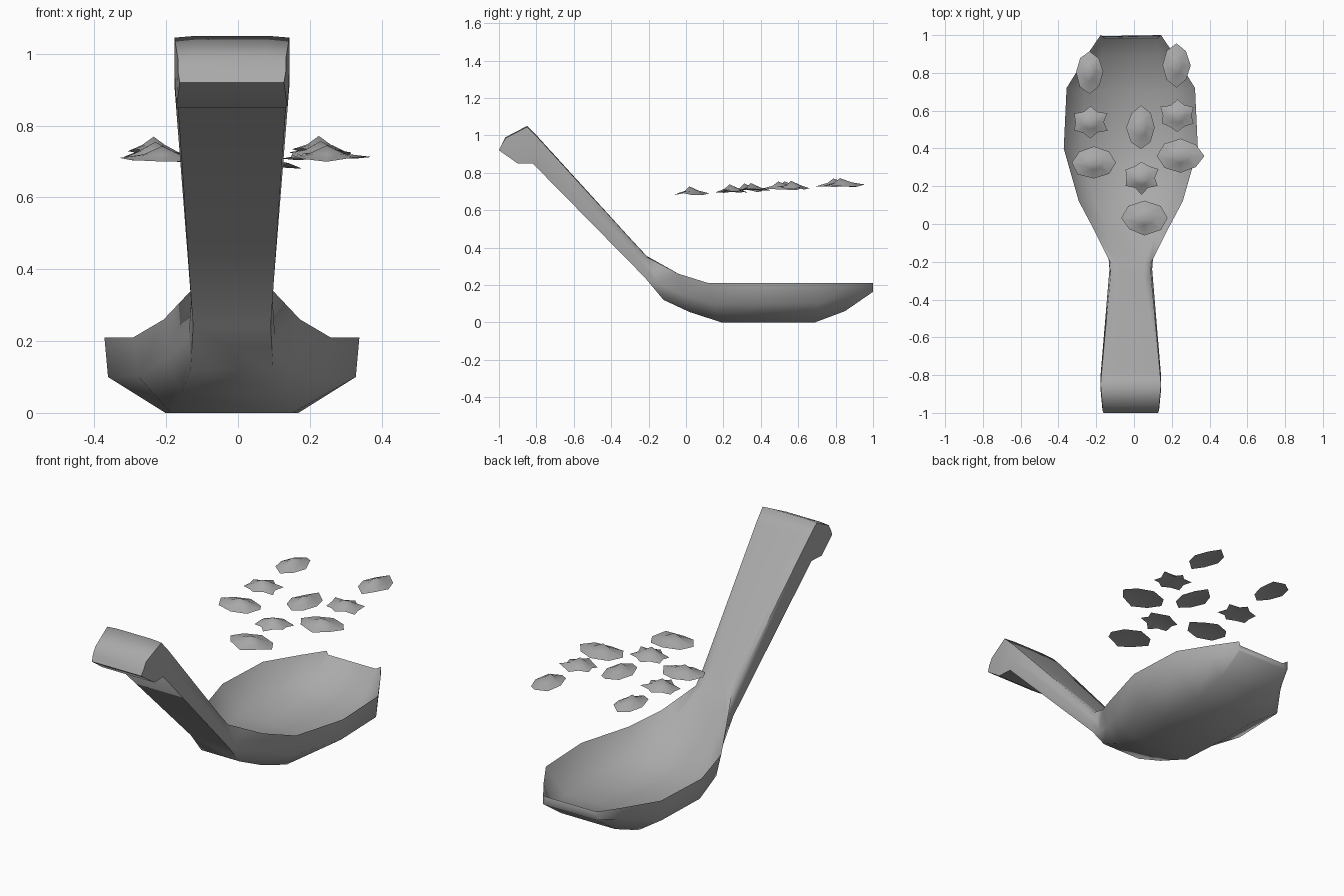
import bpy, bmesh, math, random

cube = bpy.data.objects.get("Cube")
if cube:
    bpy.data.objects.remove(cube, do_unlink=True)
random.seed(4)

grey = bpy.data.materials.new("plain grey")
grey.use_nodes = True
tone = (0.4, 0.4, 0.4, 1)
grey.diffuse_color = tone
grey.node_tree.nodes["Principled BSDF"].inputs["Base Color"].default_value = tone


def finish(name, bm, angle):
    bmesh.ops.recalc_face_normals(bm, faces=bm.faces)
    mesh = bpy.data.meshes.new(name)
    bm.to_mesh(mesh)
    bm.free()
    obj = bpy.data.objects.new(name, mesh)
    bpy.context.collection.objects.link(obj)
    mesh.materials.append(grey)
    bpy.ops.object.select_all(action='DESELECT')
    obj.select_set(True)
    bpy.context.view_layer.objects.active = obj
    bpy.ops.object.shade_smooth_by_angle(angle=math.radians(angle))


# Spoon: mirrored cross-sections, each four points (half width, y, z):
# inner floor, rim, outer side, underside; lofted from bowl tip to handle end
sections = [
    [(.14, .985, .20), (.16, 1, .21), (.16, 1, .165), (.15, .995, .16)],
    [(.15, .89, .11), (.235, .89, .21), (.225, .87, .14), (.16, .85, .06)],
    [(.24, .70, .08), (.34, .72, .21), (.335, .71, .10), (.185, .69, 0)],
    [(.26, .40, .07), (.355, .40, .21), (.345, .40, .10), (.185, .42, 0)],
    [(.2, .14, .09), (.275, .12, .21), (.26, .14, .10), (.17, .19, 0)],
    [(.13, -.02, .20), (.19, -.04, .26), (.18, -.02, .15), (.14, .02, .055)],
    [(.07, -.21, .355), (.105, -.21, .35), (.12, -.15, .21), (.115, -.12, .12)],
    [(.07, -.28, .43), (.108, -.28, .425), (.113, -.24, .32), (.108, -.22, .24)],
    [(.10, -.79, .99), (.155, -.79, .985), (.16, -.80, .91), (.15, -.82, .85)],
    [(.10, -.85, 1.05), (.16, -.85, 1.045), (.16, -.88, .95), (.155, -.90, .85)],
    [(.10, -.965, .99), (.15, -.965, .985), (.15, -.985, .95), (.145, -1, .92)],
]
MID = -0.017
bm = bmesh.new()
rings = []
for section in sections:
    loop = section + [(-w, y, z) for w, y, z in reversed(section)]
    rings.append([bm.verts.new((MID + w, y, z)) for w, y, z in loop])
for a, b in zip(rings, rings[1:]):
    for i in range(len(a)):
        j = (i + 1) % len(a)
        bm.faces.new((a[i], a[j], b[j], b[i]))
bm.faces.new(rings[0])
bm.faces.new(rings[-1])
finish("spoon", bm, 75)


# Floating flakes: shallow peaked sheets, hollow below, with an uneven edge;
# notch is how far every second edge point is pulled in
def flake(name, x, y, rx, ry, sides, notch):
    bm = bmesh.new()
    base = 0.68 + 0.055 * y
    outer, inner = [], []
    for i in range(sides):
        a = math.tau * i / sides + math.pi / 2
        r = random.uniform(0.95, 1.06) - notch * (i % 2)
        c, s = math.cos(a) * rx, math.sin(a) * ry
        outer.append(bm.verts.new((x + c * r, y + s * r, base + random.uniform(-.002, .014))))
        inner.append(bm.verts.new((x + c * .42, y + s * .42, base + .022)))
    peak = bm.verts.new((x, y - ry * .15, base + .045))
    under = bm.verts.new((x, y, base + .018))
    for i in range(sides):
        j = (i + 1) % sides
        bm.faces.new((outer[i], outer[j], inner[j], inner[i]))
        bm.faces.new((inner[i], inner[j], peak))
        bm.faces.new((outer[j], outer[i], under))
    finish(name, bm, 60)


# Three flake shapes, each repeated in three places
kinds = {
    "long": (.075, .112, 8, .06, [(-.235, .805), (.225, .84), (.037, .51)]),
    "round": (.1, .088, 12, .26, [(-.23, .54), (.23, .575), (.04, .245)]),
    "wide": (.12, .088, 8, .03, [(-.212, .325), (.247, .36), (.055, .032)]),
}
for kind, (rx, ry, sides, notch, spots) in kinds.items():
    for n, (x, y) in enumerate(spots, 1):
        flake(f"{kind}_flake_{n}", x, y, rx, ry, sides, notch)
